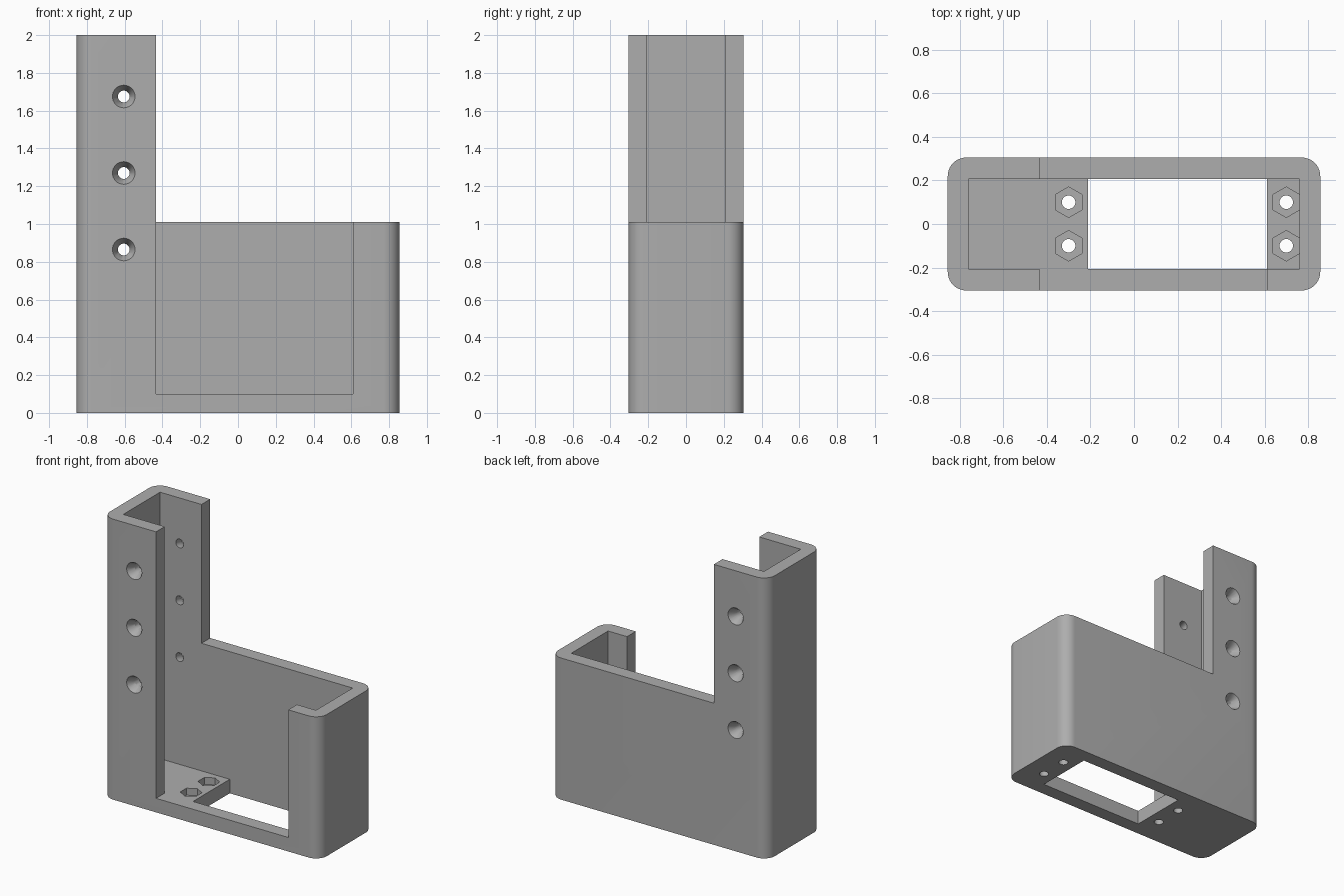
import bpy, bmesh, math
from mathutils import Matrix, Vector

default = bpy.data.objects.get("Cube")
if default:
    bpy.data.objects.remove(default, do_unlink=True)

grey = bpy.data.materials.new("plain grey")
grey.use_nodes = True
colour = (0.42, 0.42, 0.42, 1)
grey.diffuse_color = colour
grey.node_tree.nodes["Principled BSDF"].inputs["Base Color"].default_value = colour

HALF_X, HALF_Y, CORNER = 0.855, 0.305, 0.085
IN_X, IN_Y, FLOOR = 0.76, 0.207, 0.1
TOWER_EDGE, LOW_TOP, LIP_EDGE = -0.433, 1.01, 0.61


def finish(name, bm):
    mesh = bpy.data.meshes.new(name)
    bmesh.ops.recalc_face_normals(bm, faces=bm.faces)
    bm.to_mesh(mesh)
    bm.free()
    ob = bpy.data.objects.new(name, mesh)
    bpy.context.collection.objects.link(ob)
    return ob


def box(name, lo, hi):
    lo, hi = Vector(lo), Vector(hi)
    bm = bmesh.new()
    bmesh.ops.create_cube(bm, size=1, matrix=Matrix.Translation((lo + hi) / 2)
                          @ Matrix.Diagonal((*(hi - lo), 1)))
    return finish(name, bm)


def rod(name, centre, r1, r2, depth, sides, rot=Matrix()):
    bm = bmesh.new()
    bmesh.ops.create_cone(bm, cap_ends=True, segments=sides, radius1=r1, radius2=r2,
                          depth=depth, matrix=Matrix.Translation(centre) @ rot)
    return finish(name, bm)


def cut(target, cutter):
    cutter.hide_render = True
    mod = target.modifiers.new("cut", 'BOOLEAN')
    mod.operation, mod.solver, mod.object = 'DIFFERENCE', 'EXACT', cutter
    bpy.context.view_layer.objects.active = target
    bpy.ops.object.modifier_apply(modifier=mod.name)
    bpy.data.objects.remove(cutter, do_unlink=True)


# Solid body with rounded upright corners
bm = bmesh.new()
bmesh.ops.create_cube(bm, size=1, matrix=Matrix.Translation((0, 0, 1))
                      @ Matrix.Diagonal((2 * HALF_X, 2 * HALF_Y, 2, 1)))
upright = [e for e in bm.edges if abs(e.verts[0].co.z - e.verts[1].co.z) > 1]
bmesh.ops.bevel(bm, geom=upright, offset=CORNER, segments=10, profile=0.5, affect='EDGES')
bracket = finish("bracket_housing", bm)

# Step down beside the tower, inner cavity, open front, floor window
cut(bracket, box("step", (TOWER_EDGE, -1, LOW_TOP), (2, 1, 3)))
cut(bracket, box("cavity", (-IN_X, -IN_Y, FLOOR), (IN_X, IN_Y, 3)))
cut(bracket, box("front_opening", (TOWER_EDGE, -1, FLOOR), (LIP_EDGE, -0.1, 3)))
cut(bracket, box("floor_window", (-0.21, -IN_Y, -1), (LIP_EDGE, IN_Y, 0.3)))

# Floor bolt holes with hexagonal nut pockets
for x in (-0.3, 0.699):
    for y in (-0.1, 0.1):
        cut(bracket, rod("bolt_hole", (x, y, 0), 0.031, 0.031, 1, 32))
        cut(bracket, rod("nut_pocket", (x, y, 0.15), 0.07, 0.07, 0.2, 6))

# Countersunk screw holes through both tower walls
for z in (0.865, 1.27, 1.675):
    turn = Matrix.Rotation(math.pi / 2, 4, 'X')
    cut(bracket, rod("screw_hole", (-0.605, 0, z), 0.031, 0.031, 2, 32, turn))
    for side in (-1, 1):
        rot = Matrix.Rotation(side * math.pi / 2, 4, 'X')
        centre = (-0.605, side * (HALF_Y - 0.025), z)
        cut(bracket, rod("countersink", centre, 0.06, 0.031, 0.0502, 32, rot))

bracket.data.materials.clear()
bracket.data.materials.append(grey)
for ob in bpy.context.selected_objects:
    ob.select_set(False)
bracket.select_set(True)
bpy.context.view_layer.objects.active = bracket
bpy.ops.object.shade_smooth_by_angle(angle=math.radians(30))
